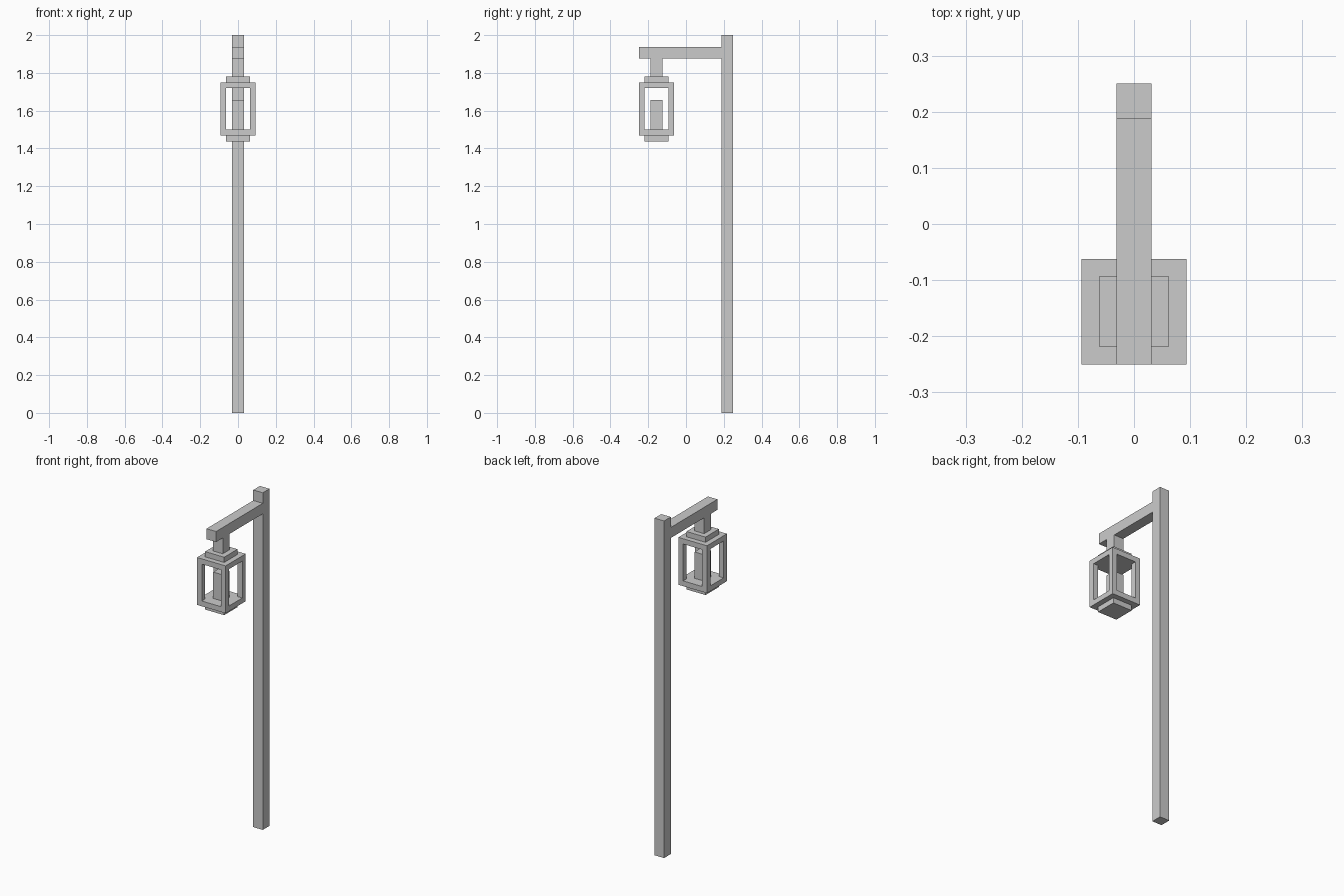
import bpy

if "Cube" in bpy.data.objects:
    bpy.data.objects.remove(bpy.data.objects["Cube"])

U = 1 / 32           # modelling grid step
LY = -5 * U          # lantern centre in y


def box(name, x, y, z):
    """Box from (min, max) ranges on each axis."""
    bpy.ops.mesh.primitive_cube_add(size=1)
    ob = bpy.context.object
    ob.name = name
    for v in ob.data.vertices:
        v.co = [r[0] + (c + 0.5) * (r[1] - r[0]) for c, r in zip(v.co, (x, y, z))]
    return ob


def lantern_box(name, half, z0, z1):
    """Square box centred on the lantern axis."""
    return box(name, (-half, half), (LY - half, LY + half), (z0, z1))


# Upright post and horizontal arm
box("post", (-U, U), (6 * U, 8 * U), (0, 2))
box("arm", (-U, U), (-8 * U, 6 * U), (60 * U, 62 * U))

# Hanger and stepped plates above and below the cage
lantern_box("hanger", U, 57 * U, 60 * U)
lantern_box("lantern_cap", 2 * U, 56 * U, 57 * U)
lantern_box("lantern_roof", 3 * U, 55 * U, 56 * U)
lantern_box("lantern_floor", 3 * U, 47 * U, 48 * U)
lantern_box("lantern_foot", 2 * U, 46 * U, 47 * U)

# Candle inside
lantern_box("candle", U, 48 * U, 53 * U)

# Four corner bars of the open cage
for sx, side in ((-1, "left"), (1, "right")):
    for sy, end in ((-1, "front"), (1, "back")):
        box(f"cage_bar_{end}_{side}",
            sorted((sx * 2 * U, sx * 3 * U)),
            sorted((LY + sy * 2 * U, LY + sy * 3 * U)),
            (48 * U, 55 * U))
